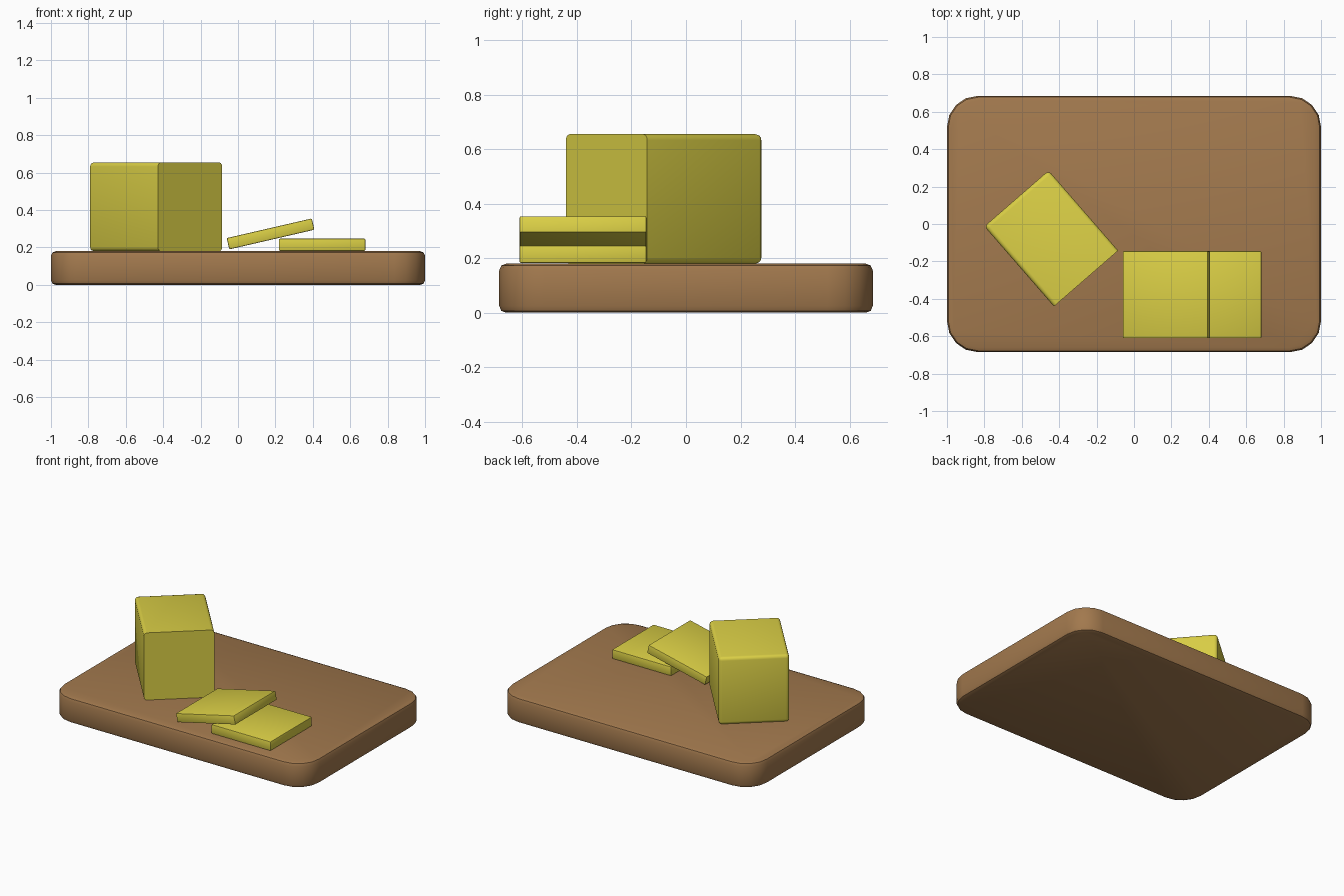
import bpy, bmesh, math
from mathutils import Vector

if "Cube" in bpy.data.objects:
    bpy.data.objects.remove(bpy.data.objects["Cube"])


def material(name, rgb):
    m = bpy.data.materials.new(name)
    m.diffuse_color = (*rgb, 1)
    m.use_nodes = True
    m.node_tree.nodes["Principled BSDF"].inputs["Base Color"].default_value = m.diffuse_color
    return m


wood = material("brown wood", (0.36, 0.19, 0.075))
butter = material("butter yellow", (0.70, 0.62, 0.06))


def box(name, size, loc, rot, mat, steps):
    """Box with successive edge bevels: (edge test, width, segments)."""
    bm = bmesh.new()
    bmesh.ops.create_cube(bm, size=1)
    bmesh.ops.scale(bm, vec=Vector(size), verts=bm.verts)
    for test, width, segs in steps:
        edges = [e for e in bm.edges if test(*(v.co for v in e.verts))]
        bmesh.ops.bevel(bm, geom=edges, offset=width, offset_type='OFFSET',
                        segments=segs, profile=0.5, affect='EDGES',
                        clamp_overlap=True)
    bmesh.ops.recalc_face_normals(bm, faces=bm.faces)
    me = bpy.data.meshes.new(name)
    bm.to_mesh(me)
    bm.free()
    me.materials.append(mat)
    ob = bpy.data.objects.new(name, me)
    ob.location, ob.rotation_euler = loc, rot
    bpy.context.collection.objects.link(ob)
    bpy.context.view_layer.objects.active = ob
    ob.select_set(True)
    bpy.ops.object.shade_smooth_by_angle(angle=math.radians(35))
    ob.select_set(False)
    return ob


def vertical(a, b):
    return abs(a.z - b.z) > 0.1


def level(a, b):
    return abs(a.z - b.z) < 1e-4


def every(a, b):
    return True


# Cutting board: rounded corners, softened top and bottom rims
box("cutting_board", (2, 1.37, 0.18), (0, 0, 0.09), (0, 0, 0), wood,
    [(vertical, 0.165, 4), (level, 0.025, 2)])

# Butter block: rounded except around the freshly cut +x end
L = 0.567
box("butter_block", (L, 0.455, 0.475), (-0.4425, -0.0775, 0.4175),
    (0, 0, math.radians(-49)), butter,
    [(lambda a, b: not (a.x > L / 2 - 1e-4 and b.x > L / 2 - 1e-4), 0.022, 3)])

# Slices: one lying flat, one leaning on it
box("flat_slice", (0.463, 0.465, 0.065), (0.45, -0.378, 0.2145), (0, 0, 0),
    butter, [(every, 0.006, 2)])
box("leaning_slice", (0.467, 0.465, 0.062), (0.174, -0.378, 0.2725),
    (0, math.radians(-13), 0), butter, [(every, 0.006, 2)])
